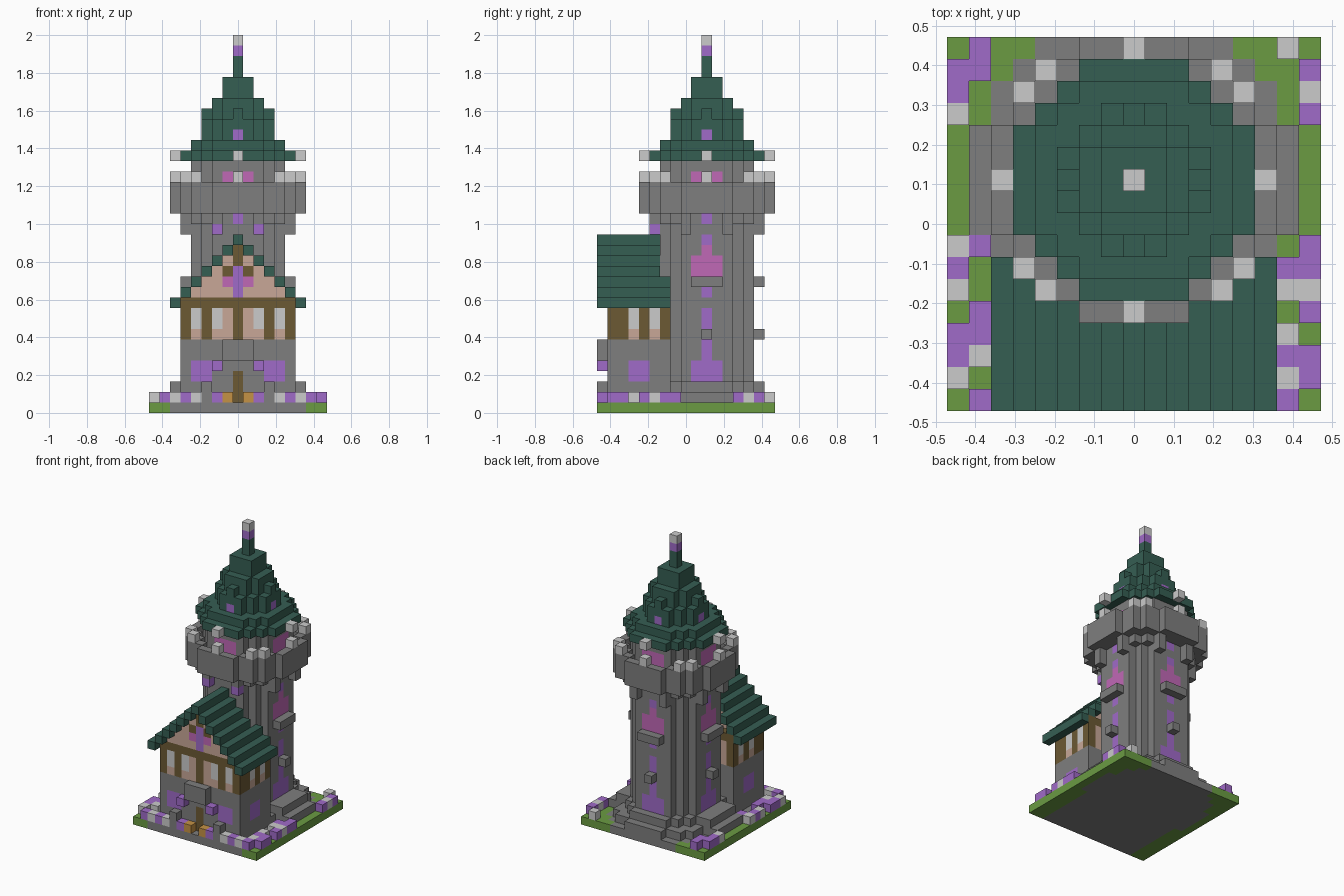
import bpy, bmesh
from mathutils import Vector

if "Cube" in bpy.data.objects:
    bpy.data.objects.remove(bpy.data.objects["Cube"])

U = 1 / 18          # edge of one block
CY = 2              # tower axis row
COLOURS = {
    "stone": (0.21, 0.21, 0.21),
    "pale_stone": (0.60, 0.60, 0.60),
    "grass": (0.145, 0.33, 0.055),
    "roof_green": (0.036, 0.112, 0.086),
    "purple": (0.35, 0.145, 0.58),
    "pink": (0.53, 0.14, 0.47),
    "timber": (0.15, 0.10, 0.034),
    "plaster": (0.58, 0.39, 0.31),
    "amber": (0.56, 0.29, 0.06),
}
MATS = {}
for name, rgb in COLOURS.items():
    m = bpy.data.materials.new(name)
    m.use_nodes = True
    m.diffuse_color = (*rgb, 1)
    bsdf = next(n for n in m.node_tree.nodes if n.type == "BSDF_PRINCIPLED")
    bsdf.inputs["Base Color"].default_value = (*rgb, 1)
    bsdf.inputs["Roughness"].default_value = 0.9
    MATS[name] = m

world = {}          # block position -> (part, colour)


def box(part, colour, xs, ys, zs):
    """Fill an inclusive range of blocks."""
    for x in range(xs[0], xs[1] + 1):
        for y in range(ys[0], ys[1] + 1):
            for z in range(zs[0], zs[1] + 1):
                world[x, y, z] = (part, colour)


def cell(part, colour, x, y, z):
    world[x, y, z] = (part, colour)


def disc(part, colour, r2, zs, inner=-1):
    """Fill round layers about the tower axis, within the plot."""
    for x in range(-7, 8):
        for y in range(-8, 9):
            if inner < x * x + (y - CY) ** 2 <= r2:
                box(part, colour, (x, x), (y, y), zs)


def around(part, colour, out, side, z):
    """Place a block on each of the four tower sides, mirrored sideways."""
    for s in {side, -side}:
        for d in (out, -out):
            cell(part, colour, d, CY + s, z)
            cell(part, colour, s, CY + d, z)


# Ground with paved middle
box("ground", "grass", (-8, 8), (-8, 8), (0, 0))
box("ground", "stone", (-6, 6), (-8, 0), (0, 0))
disc("ground", "stone", 53, (0, 0))

# Tower steps and shaft
disc("tower_steps", "stone", 41, (1, 1))
disc("tower_steps", "stone", 30, (2, 2))
for s in (-1, 1):
    box("tower_steps", "stone", (s * 7, s * 7), (CY - 2, CY + 2), (1, 1))
    box("tower_steps", "stone", (s * 6, s * 6), (CY - 2, CY + 2), (2, 2))
disc("tower", "stone", 20, (1, 23))

# House stone floor, timber floor and gable
box("house_base", "stone", (-5, 5), (-7, -2), (1, 6))
box("house_upper", "plaster", (-5, 5), (-7, -2), (7, 9))
box("house_upper", "timber", (-5, 5), (-7, -2), (10, 10))
for x in (-5, -3, 0, 3, 5):
    box("house_upper", "timber", (x, x), (-7, -7), (7, 9))
for x in (-4, -2, 2, 4):
    box("house_upper", "pale_stone", (x, x), (-7, -7), (8, 9))
for x in (-5, 5):
    for y in (-7, -6, -4, -2):
        box("house_upper", "timber", (x, x), (y, y), (7, 9))
    for y in (-5, -3):
        box("house_upper", "pale_stone", (x, x), (y, y), (8, 9))
for i in range(1, 6):
    box("gable", "plaster", (i - 6, 6 - i), (-7, -3), (10 + i, 10 + i))
box("gable", "timber", (-1, 1), (-7, -7), (13, 13))
box("gable", "pink", (-1, 1), (-7, -7), (12, 12))
box("gable", "purple", (0, 0), (-7, -7), (11, 13))
box("gable", "timber", (0, 0), (-7, -7), (14, 15))

# Stepped house roof
for i in range(7):
    for x in (i - 6, 6 - i):
        box("house_roof", "roof_green", (x, x), (-8, -2 if i < 3 else -3), (10 + i, 10 + i))

# Tower windows, sills and corbels
for z in (3, 4):
    around("tower", "purple", 4, 1, z)
for z in (3, 4, 5, 6, 8, 9, 11, 16, 18):
    around("tower", "purple", 4, 0, z)
for z in (13, 14):
    around("tower", "pink", 4, 1, z)
for z in (13, 14, 15):
    around("tower", "pink", 4, 0, z)
for s in (-1, 0, 1):
    for d in (-5, 5):
        cell("window_sills", "stone", d, CY + s, 12)
    cell("window_sills", "stone", s, CY + 5, 12)
for x, y in ((-5, CY), (5, CY), (0, CY + 5)):
    cell("window_sills", "stone", x, y, 7)
for z in (17, 18):
    around("corbels", "stone", 5, 2, z)
around("corbels", "stone", 4, 3, 18)
for x in (-2, 2):
    cell("corbels", "purple", x, CY - 5, 17)

# Battlement walk, parapet, merlons and drum windows
disc("battlement", "stone", 41, (19, 19))
disc("battlement", "stone", 41, (20, 21), inner=30)
around("merlons", "pale_stone", 5, 4, 22)
around("merlons", "pale_stone", 6, 0, 22)
for z in (20, 21, 22):
    for s in (0, 1):
        around("tower", "pink", 4, s, z)

# Tower roof, dormers and finial
for r2, low, high in ((30, 24, 24), (20, 25, 25), (10, 26, 27), (5, 28, 29), (2, 30, 31), (0, 32, 33)):
    disc("tower_roof", "roof_green", r2, (low, high))
around("eave_studs", "pale_stone", 6, 0, 24)
around("dormers", "purple", 3, 0, 26)
for z in (27, 28):
    around("dormers", "roof_green", 3, 0, z)
cell("finial", "purple", 0, CY, 34)
cell("finial", "pale_stone", 0, CY, 35)

# House lower windows, door, canopy and lanterns
for s in (-1, 1):
    for x in (3, 4):
        box("house_base", "purple", (s * x, s * x), (-7, -7), (3, 4))
    box("house_base", "purple", (s * 5, s * 5), (-5, -4), (3, 4))
    cell("flower_boxes", "purple", s * 2, -8, 4)
    cell("front_posts", "stone", s * 3, -8, 2)
    cell("lanterns", "amber", s, -8, 1)
box("house_base", "timber", (0, 0), (-7, -7), (1, 3))
box("door_canopy", "stone", (-1, 1), (-8, -8), (5, 6))

# Flower beds: p = purple, w = pale, s = stone; columns run back to front
LETTERS = {"p": "purple", "w": "pale_stone", "s": "stone"}
BEDS = {
    -8: ".ppw.....wpw.ppw.",
    -7: "pp.......p..ppw.p",
    7: "w.........pw.wpwp",
    8: ".pwp.....ppwp.pp.",
}
for x, row in BEDS.items():
    for i, c in enumerate(row):
        if c in LETTERS:
            cell("flowers", LETTERS[c], x, 8 - i, 1)
for i, c in enumerate("wpwsp...pswpw"):
    if c in LETTERS:
        cell("flowers", LETTERS[c], i - 6, -8, 1)

# Turn each part's exposed block sides into a mesh
AXES = [Vector(v) for v in ((1, 0, 0), (0, 1, 0), (0, 0, 1))]
for part in sorted({p for p, c in world.values()}):
    bm = bmesh.new()
    verts = {}
    used = sorted({c for p, c in world.values() if p == part})

    def vert(p):
        key = tuple(round(2 * a) for a in p)
        if key not in verts:
            verts[key] = bm.verts.new((p.x * U, p.y * U, (p.z + 0.5) * U))
        return verts[key]

    for pos, (owner, colour) in world.items():
        if owner != part:
            continue
        centre = Vector(pos)
        for a in range(3):
            for s in (-1, 1):
                n = AXES[a] * s
                if tuple(int(v) for v in centre + n) in world:
                    continue
                u, v = AXES[(a + 1) % 3] * s / 2, AXES[(a + 2) % 3] / 2
                mid = centre + n / 2
                f = bm.faces.new([vert(mid + d) for d in (-u - v, u - v, u + v, v - u)])
                f.material_index = used.index(colour)
    bmesh.ops.dissolve_limit(bm, angle_limit=0.01, verts=bm.verts[:], edges=bm.edges[:], delimit={"MATERIAL"})
    mesh = bpy.data.meshes.new(part)
    bm.to_mesh(mesh)
    bm.free()
    for c in used:
        mesh.materials.append(MATS[c])
    bpy.context.collection.objects.link(bpy.data.objects.new(part, mesh))
